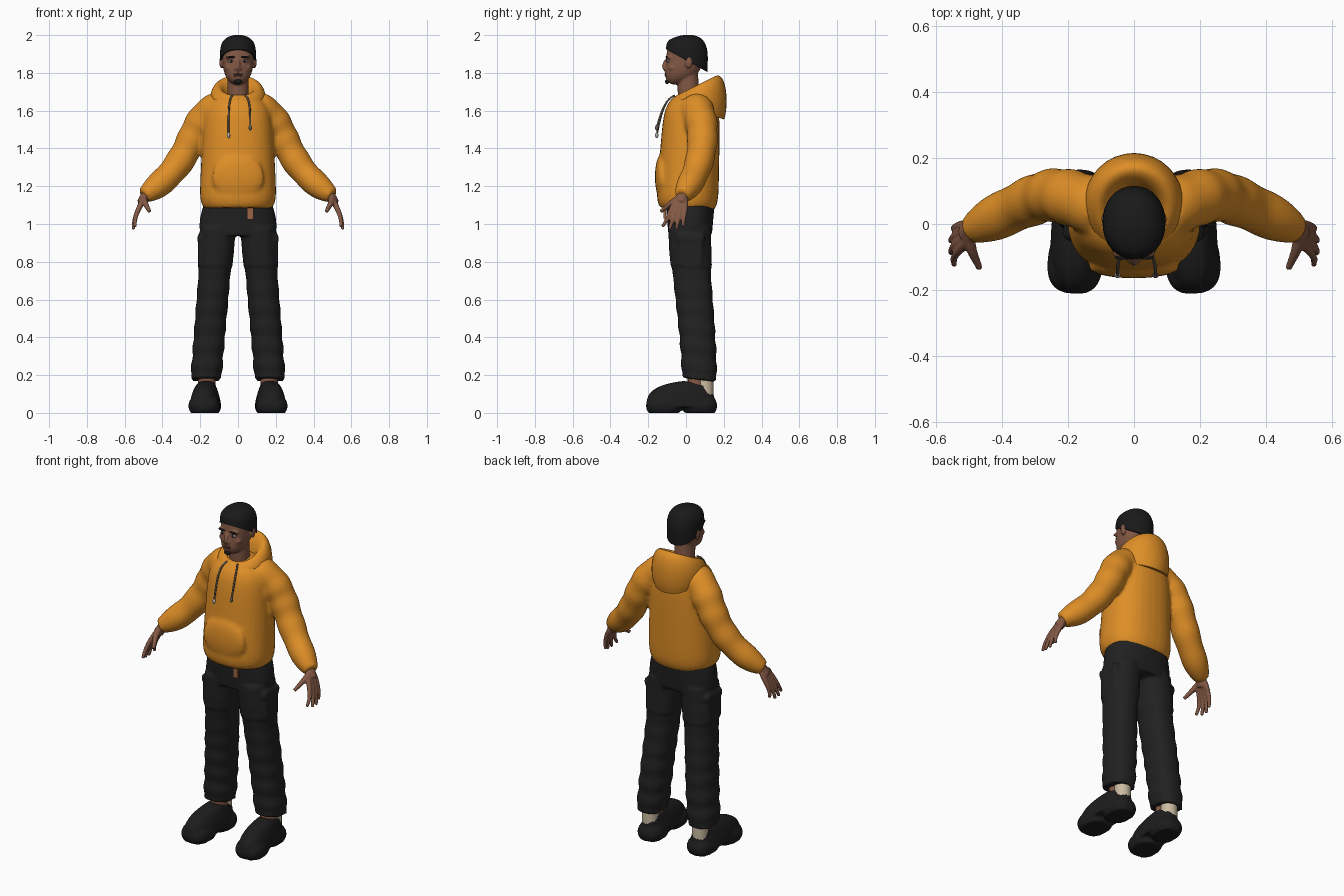
import bpy, bmesh
from math import sin, cos, pi, tau, exp, copysign
from mathutils import Vector, Matrix
from mathutils.geometry import interpolate_bezier

if "Cube" in bpy.data.objects:
    bpy.data.objects.remove(bpy.data.objects["Cube"])


def material(name, *rgb):
    mat = bpy.data.materials.new(name)
    mat.use_nodes = True
    mat.diffuse_color = (*rgb, 1)
    shader = mat.node_tree.nodes["Principled BSDF"]
    shader.inputs["Base Color"].default_value = mat.diffuse_color
    shader.inputs["Roughness"].default_value = .8
    return mat


ORANGE = material("orange fleece", .73, .27, .02)
CLOTH = material("black cloth", .015, .015, .015)
RUBBER = material("black rubber", .012, .012, .012)
HAIR = material("black hair", .01, .01, .01)
SKIN = material("brown skin", .23, .1, .06)
LIP = material("dark lip", .15, .05, .04)
SOCK = material("cream sock", .6, .5, .36)
CORD = material("grey cord", .13, .11, .09)
METAL = material("pale metal", .45, .43, .4)
LEATHER = material("tan leather", .33, .13, .06)


def mix(start, end, t):
    return start + (end - start) * t


def bridge(bm, loops):
    """Skin a list of vertex loops and close both ends."""
    sides = len(loops[0])
    for low, high in zip(loops, loops[1:]):
        for i in range(sides):
            j = (i + 1) % sides
            bm.faces.new((low[i], low[j], high[j], high[i]))
    bm.faces.new(loops[0])
    bm.faces.new(loops[-1])


def squircle(value, power):
    return copysign(abs(value) ** (2 / power), value)


def sweep(bm, rule, steps=30, sides=32, power=2.3):
    """Stack rings; the rule gives centre x, y, z, half width, half depth, tilt."""
    loops = []
    for step in range(steps + 1):
        x, y, z, width, depth, tilt = rule(step / steps)
        loop = []
        for i in range(sides):
            across = width * squircle(sin(tau * i / sides), power)
            along = depth * squircle(cos(tau * i / sides), power)
            loop.append(bm.verts.new((x + across, y + along, z + tilt * along)))
        loops.append(loop)
    bridge(bm, loops)


def tube(bm, start, lead, follow, end, radius, steps=24, sides=16):
    """Round tube along a curve, with its radius given by a rule."""
    path = interpolate_bezier(*map(Vector, (start, lead, follow, end)), steps + 1)
    loops = []
    for i, point in enumerate(path):
        ahead = (path[min(i + 1, steps)] - path[max(i - 1, 0)]).normalized()
        side = ahead.cross(Vector((1, .3, .2))).normalized()
        up = ahead.cross(side)
        size = radius(i / steps)
        turns = [tau * k / sides for k in range(sides)]
        loops.append([bm.verts.new(point + size * (cos(a) * side + sin(a) * up)) for a in turns])
    bridge(bm, loops)


def rod(bm, start, end, radius):
    tube(bm, start, start, end, end, lambda t: radius)


def ball(bm, place, size):
    matrix = Matrix.Translation(place) @ Matrix.Diagonal((*size, 1))
    bmesh.ops.create_uvsphere(bm, u_segments=16, v_segments=10, radius=1, matrix=matrix)


def box(bm, place, size, bevel):
    matrix = Matrix.Translation(place) @ Matrix.Diagonal((*size, 1))
    corners = bmesh.ops.create_cube(bm, size=1, matrix=matrix)["verts"]
    edges = list({edge for vert in corners for edge in vert.link_edges})
    bmesh.ops.bevel(bm, geom=edges, offset=bevel, segments=2, affect='EDGES')


def mirror(bm):
    copy = bmesh.ops.duplicate(bm, geom=bm.verts[:] + bm.edges[:] + bm.faces[:])["geom"]
    verts = [part for part in copy if isinstance(part, bmesh.types.BMVert)]
    bmesh.ops.scale(bm, vec=(-1, 1, 1), verts=verts)


def finish(bm, name, mat, voxel=0, soften=3):
    """Make the object; a voxel size blends its parts into one skin."""
    bmesh.ops.recalc_face_normals(bm, faces=bm.faces[:])
    for face in bm.faces:
        face.smooth = True
    for edge in bm.edges:
        edge.smooth = edge.calc_face_angle(0) < 1
    mesh = bpy.data.meshes.new(name)
    bm.to_mesh(mesh)
    bm.free()
    mesh.materials.append(mat)
    obj = bpy.data.objects.new(name, mesh)
    bpy.context.collection.objects.link(obj)
    if voxel:
        blend = obj.modifiers.new("blend", 'REMESH')
        blend.mode, blend.voxel_size, blend.use_smooth_shade = 'VOXEL', voxel, True
        relax = obj.modifiers.new("relax", 'SMOOTH')
        relax.factor, relax.iterations = .5, soften


# Hoodie body: sleeves with gathered cuffs, torso with tight hem, front pouch
def sleeve(t):
    return (.09 - .022 * t) * (1 - .4 * t ** 20) * (1 + .03 * sin(30 * t))


def torso(t):
    size = (1.02 - t ** 12) ** .5 * (1 - .15 * exp(-20 * t))
    return 0, .005 + .03 * t, mix(1.08, 1.7, t), (.205 - .03 * t) * size, (.165 - .02 * t) * size, -.05 * (1 - t)


bm = bmesh.new()
tube(bm, (.1, .05, 1.61), (.27, .1, 1.55), (.21, .12, 1.33), (.5, -.02, 1.15), sleeve, 40, 24)
mirror(bm)
sweep(bm, torso)
ball(bm, (0, -.13, 1.25), (.14, .035, .12))
finish(bm, "hoodie_body", ORANGE, .011)


# Hood: a rolled collar that rises and hangs at the back
def hood(t):
    a = mix(-.7, 3.4, t)
    return 0, .05 + .015 * cos(a), 1.65 + .08 * sin(a), .11 + .04 * cos(a), .11 + .04 * cos(a), .5 * sin(a)


bm = bmesh.new()
sweep(bm, hood, power=2)
finish(bm, "hood", ORANGE)

# Drawstrings with end tips
for side, x, z, tip in (("right", -.05, 1.47, METAL), ("left", .065, 1.51, CORD)):
    end = Vector((x, -.155, z))
    bm = bmesh.new()
    tube(bm, (x * .6, -.06, 1.68), (x, -.11, 1.66), (x, -.13, 1.6), end, lambda t: .005)
    finish(bm, side + "_drawstring", CORD)
    bm = bmesh.new()
    ball(bm, end, (.009, .009, .015))
    finish(bm, side + "_drawstring_tip", tip)


# Trousers: legs with a thigh seam and gathered hems, cargo pockets, hips
def leg(t):
    swell = (.008 if t < .26 else 0) + .004 * t * sin(50 * t)
    back = .02 + .05 * t * t * (3 - 2 * t)
    return mix(.105, .17, t), back, mix(.98, .175, t), .086 - .004 * t + swell, .106 - .014 * t + swell, -.12 * t


def hips(t):
    return 0, .022, mix(1.11, .94, t), .18 + .024 * sin(2.2 * t), .13 - .015 * t, 0


bm = bmesh.new()
sweep(bm, leg, 60)
box(bm, (.193, .025, .855), (.036, .14, .17), .012)
box(bm, (.196, .025, .925), (.038, .15, .045), .01)
mirror(bm)
sweep(bm, hips)
finish(bm, "trousers", CLOTH, .01)

bm = bmesh.new()
box(bm, (.065, -.112, 1.055), (.036, .012, .06), .004)
finish(bm, "belt_end", LEATHER)


# Shoes: uppers with laces over split forefoot and heel soles, toes turned out
def upper(t):
    front, back = -.21 + .2 * t ** 3, .162 - .02 * t
    return 0, (front + back) / 2, mix(.03, .15, t), .08 - .034 * t * t, (back - front) / 2, -.25 * t


def sole(middle, width, depth):
    def rule(t):
        bulge = .012 * sin(pi * t)
        return 0, middle, .075 * t, width + bulge, depth + bulge, 0
    return rule


bm = bmesh.new()
sweep(bm, upper, power=2.5)
sweep(bm, sole(-.117, .072, .083), 8, power=2.6)
sweep(bm, sole(.073, .064, .08), 8, power=2.6)
for row in range(3):
    y, z = -.06 - .035 * row, .12 - .012 * row
    tube(bm, (-.05, y, z), (-.02, y - .02, z + .035), (.02, y - .02, z + .035), (.05, y, z), lambda t: .008)
turn = Matrix.Translation((.17, 0, 0)) @ Matrix.Rotation(.07, 4, 'Z')
bmesh.ops.transform(bm, matrix=turn, verts=bm.verts[:])
mirror(bm)
finish(bm, "shoes", RUBBER, .008, 2)

# Socks and the bare ankles in front of them
for name, mat, y in (("socks", SOCK, .1), ("ankles", SKIN, .055)):
    bm = bmesh.new()
    rod(bm, (.165, y, .08), (.165, y, .25), .046)
    mirror(bm)
    finish(bm, name, mat)

# Hands: wrist, thumb, four fingers running out of the palm
bm = bmesh.new()
rod(bm, (.47, 0, 1.18), (.51, -.03, 1.11), .028)
tube(bm, (.5, -.02, 1.14), (.5, -.08, 1.12), (.48, -.1, 1.09), (.468, -.135, 1.065), lambda t: .02 - .01 * t)
for finger in range(4):
    s = finger - 1.5
    tip = (.555 - .005 * s * s, -.07 + .037 * s, .97 + .007 * s * s)
    tube(bm, (.49, -.02 + .006 * s, 1.15), (.515, -.035 + .03 * s, 1.1),
         (.555, -.05 + .022 * s, 1.04), tip, lambda t: .018 - .009 * t)
mirror(bm)
finish(bm, "hands", SKIN, .0055)


# Head with ears, brow, cheeks, nostrils, nose and neck
def skull(t):
    width = .088 * (1.02 - abs(2 * t - 1) ** 3) ** .5 * (.82 + .2 * t)
    return 0, -.055 * (1 - t) ** 3, mix(1.738, 1.99, t), width, 1.2 * width, 0


bm = bmesh.new()
ball(bm, (.088, .015, 1.857), (.011, .02, .034))
ball(bm, (.036, -.088, 1.882), (.03, .017, .011))
ball(bm, (.045, -.068, 1.828), (.026, .026, .02))
ball(bm, (.012, -.108, 1.824), (.01, .012, .01))
mirror(bm)
tube(bm, (0, -.09, 1.88), (0, -.11, 1.86), (0, -.13, 1.83), (0, -.1, 1.815), lambda t: .009 + .004 * t)
rod(bm, (0, .02, 1.58), (0, .005, 1.83), .057)
sweep(bm, skull, power=2.15)
finish(bm, "head", SKIN, .0055)


# Cropped hair, low at the nape and high at the brow
def hair(t):
    width = .093 * (1.05 - t ** 4) ** .5
    return 0, .003 + .01 * t, mix(1.865, 2, t), width, 1.15 * width, -.55 * (1 - t)


bm = bmesh.new()
sweep(bm, hair, power=2.1)
finish(bm, "hair", HAIR)

# Eyebrows, irises and chin beard
bm = bmesh.new()
ball(bm, (.037, -.101, 1.884), (.023, .007, .005))
ball(bm, (.035, -.1, 1.862), (.007, .005, .006))
mirror(bm)
ball(bm, (0, -.1, 1.754), (.022, .011, .013))
finish(bm, "eyebrows_irises_and_beard", HAIR)

# Eyes and lips
bm = bmesh.new()
ball(bm, (.035, -.093, 1.862), (.017, .01, .007))
mirror(bm)
finish(bm, "eyes", METAL)
bm = bmesh.new()
for z in (1.785, 1.794):
    ball(bm, (0, -.103, z), (.025, .01, .006))
finish(bm, "lips", LIP)
